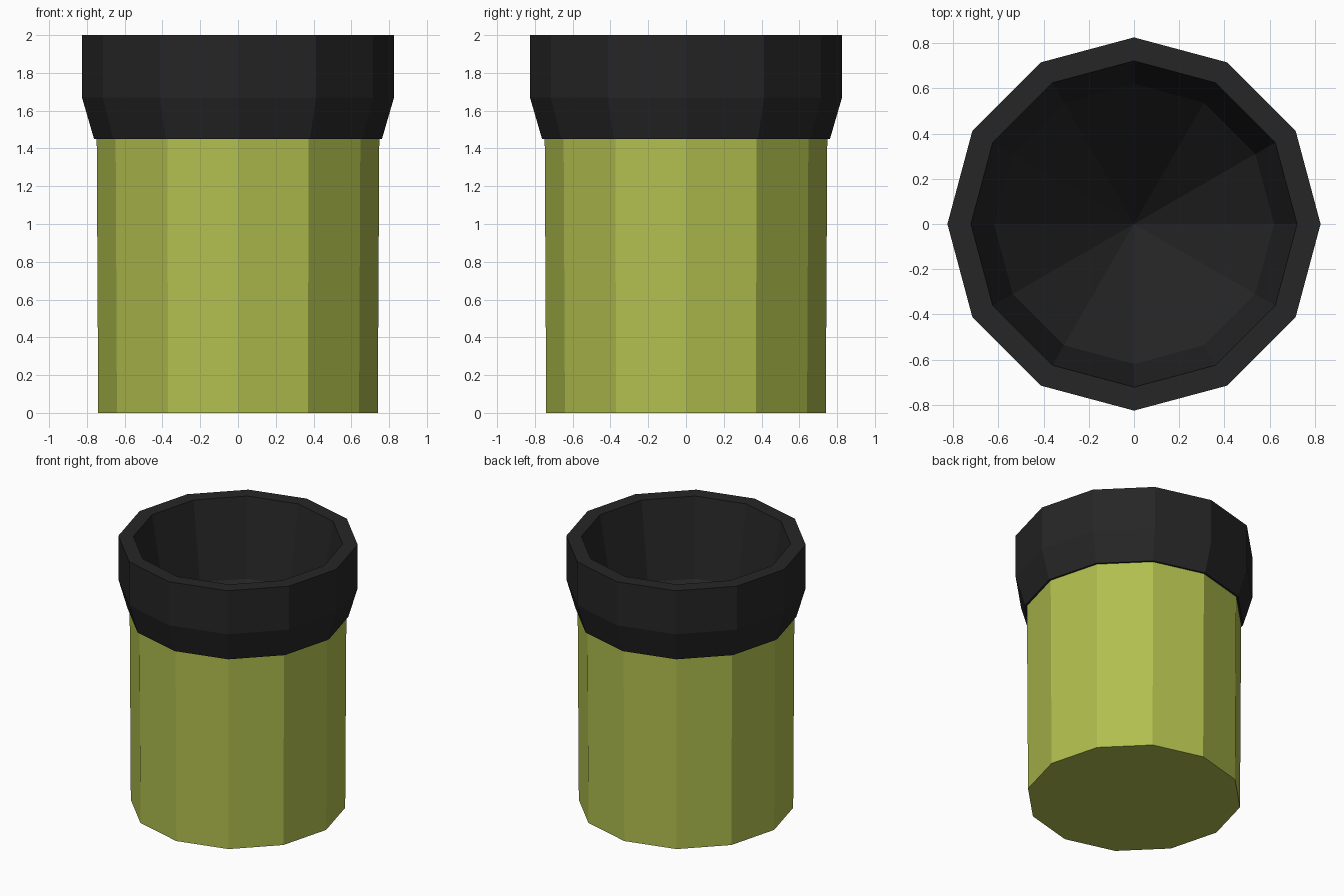
import bpy, bmesh
from math import cos, sin, tau

if "Cube" in bpy.data.objects:
    bpy.data.objects.remove(bpy.data.objects["Cube"])

SIDES = 12


def material(name, color):
    m = bpy.data.materials.new(name)
    m.diffuse_color = (*color, 1)
    m.use_nodes = True
    m.node_tree.nodes["Principled BSDF"].inputs["Base Color"].default_value = m.diffuse_color
    return m


def lathe(name, profile, mat):
    """Spin a (radius, z) profile into a faceted solid; radius 0 makes a pole."""
    bm = bmesh.new()
    rings = []
    for r, z in profile:
        if r == 0:
            rings.append([bm.verts.new((0, 0, z))] * SIDES)
        else:
            rings.append([bm.verts.new((r * cos(tau * i / SIDES), r * sin(tau * i / SIDES), z))
                          for i in range(SIDES)])
    for a, b in zip(rings, rings[1:]):
        for i in range(SIDES):
            j = (i + 1) % SIDES
            corners = list(dict.fromkeys((a[i], a[j], b[j], b[i])))
            bm.faces.new(corners)
    me = bpy.data.meshes.new(name)
    bm.to_mesh(me)
    bm.free()
    me.materials.append(mat)
    ob = bpy.data.objects.new(name, me)
    bpy.context.collection.objects.link(ob)
    return ob


green = material("olive_green", (0.44, 0.52, 0.075))
black = material("black", (0.019, 0.019, 0.019))

# Body with a flat base
lathe("pipe_body", [(0, 0), (0.74, 0), (0.748, 1.45)], green)

# Collar: underside, chamfer, outer wall, lip, inner wall and funnel
lathe("pipe_collar", [(0.748, 1.45), (0.762, 1.45), (0.826, 1.67), (0.826, 2.0),
                      (0.722, 2.0), (0.62, 1.42), (0, 0.6)], black)
